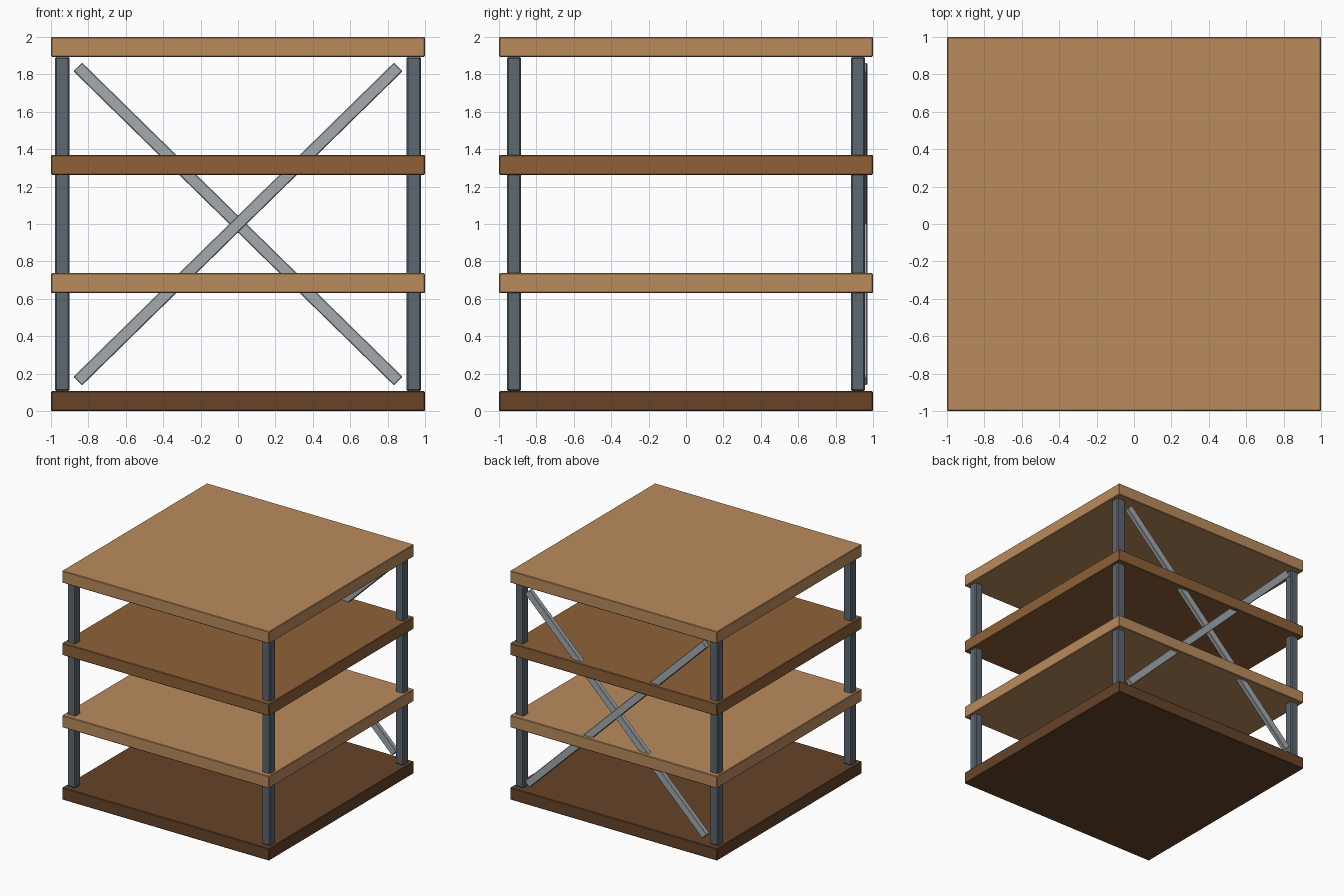
import bpy, math

if "Cube" in bpy.data.objects:
    bpy.data.objects.remove(bpy.data.objects["Cube"])


def material(name, rgb):
    m = bpy.data.materials.new(name)
    m.diffuse_color = (*rgb, 1)
    m.use_nodes = True
    m.node_tree.nodes["Principled BSDF"].inputs["Base Color"].default_value = m.diffuse_color
    return m


light_wood = material("light wood", (0.49, 0.26, 0.108))
mid_wood = material("medium wood", (0.27, 0.12, 0.04))
dark_wood = material("dark wood", (0.132, 0.056, 0.022))
dark_steel = material("dark steel", (0.11, 0.135, 0.165))
pale_steel = material("pale steel", (0.36, 0.40, 0.43))


def box(name, size, centre, mat, bevel, tilt=0):
    """Box with narrow chamfered edges, tilted about the y axis."""
    bpy.ops.mesh.primitive_cube_add(size=1, location=centre)
    ob = bpy.context.object
    ob.name = name
    ob.scale = size
    bpy.ops.object.transform_apply(location=False, rotation=False, scale=True)
    ob.rotation_euler.y = tilt
    ob.data.materials.append(mat)
    mod = ob.modifiers.new("chamfer", 'BEVEL')
    mod.width = bevel
    mod.segments = 1
    return ob


# Four square shelves, evenly spaced
thick = 0.106
shelves = [("bottom_shelf", dark_wood), ("lower_shelf", light_wood),
           ("upper_shelf", mid_wood), ("top_shelf", light_wood)]
for i, (name, mat) in enumerate(shelves):
    z = thick / 2 + i * (2 - thick) / 3
    box(name, (2, 2, thick), (0, 0, z), mat, 0.005)

# Corner posts from the bottom shelf to the top shelf
for sx, side in ((-1, "left"), (1, "right")):
    for sy, end in ((-1, "front"), (1, "back")):
        box(f"{end}_{side}_post", (0.078, 0.076, 2 - 2 * thick),
            (sx * 0.94, sy * 0.92, 1), dark_steel, 0.008)

# Crossed braces at the back
half_x, half_z = 0.857, 0.84
length = 2 * math.hypot(half_x, half_z)
angle = math.atan2(half_z, half_x)
for name, s, y in (("rising_brace", -1, 0.948), ("falling_brace", 1, 0.951)):
    box(name, (length, 0.04, 0.065), (0, y, 1), pale_steel, 0.005, s * angle)
